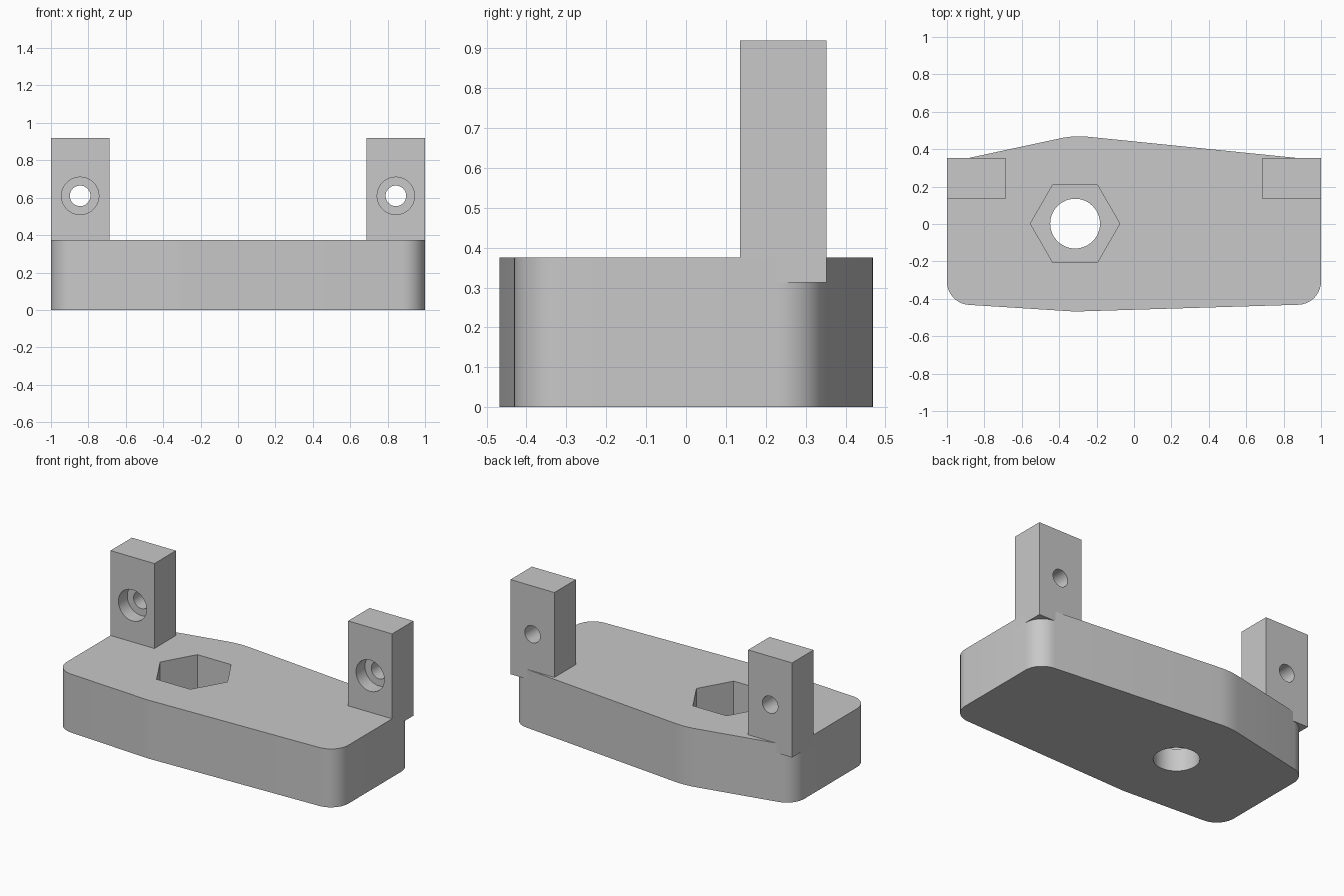
import bpy
import bmesh
from math import pi, radians, tan
from mathutils import Vector, Matrix

if "Cube" in bpy.data.objects:
    bpy.data.objects.remove(bpy.data.objects["Cube"], do_unlink=True)

GREY = (0.58, 0.58, 0.58, 1.0)
mat = bpy.data.materials.new("plain grey")
mat.use_nodes = True
mat.diffuse_color = GREY
mat.node_tree.nodes["Principled BSDF"].inputs["Base Color"].default_value = GREY


def make_object(name, bm):
    bmesh.ops.recalc_face_normals(bm, faces=bm.faces)
    mesh = bpy.data.meshes.new(name)
    bm.to_mesh(mesh)
    bm.free()
    obj = bpy.data.objects.new(name, mesh)
    mesh.materials.append(mat)
    bpy.context.collection.objects.link(obj)
    return obj


def box(name, low, high):
    low, high = Vector(low), Vector(high)
    bm = bmesh.new()
    bmesh.ops.create_cube(bm, size=1)
    bmesh.ops.scale(bm, vec=high - low, verts=bm.verts)
    bmesh.ops.translate(bm, vec=(low + high) / 2, verts=bm.verts)
    return make_object(name, bm)


def cylinder(name, radius, start, end, sides=48):
    start, end = Vector(start), Vector(end)
    axis = end - start
    turn = axis.to_track_quat('Z', 'Y').to_matrix().to_4x4()
    bm = bmesh.new()
    bmesh.ops.create_cone(bm, cap_ends=True, segments=sides, radius1=radius,
                          radius2=radius, depth=axis.length,
                          matrix=Matrix.Translation((start + end) / 2) @ turn)
    return make_object(name, bm)


def cut(obj, cutter):
    """Subtract the cutter, then discard it."""
    cutter.hide_render = True
    mod = obj.modifiers.new("cut", 'BOOLEAN')
    mod.operation = 'DIFFERENCE'
    mod.solver = 'EXACT'
    mod.object = cutter
    bpy.context.view_layer.objects.active = obj
    bpy.ops.object.modifier_apply(modifier=mod.name)
    bpy.data.objects.remove(cutter, do_unlink=True)


def finish(obj):
    bpy.ops.object.select_all(action='DESELECT')
    obj.select_set(True)
    bpy.context.view_layer.objects.active = obj
    bpy.ops.object.shade_smooth_by_angle(angle=radians(30))


def rounded_outline(corners, steps=10):
    """Replace each (x, y, radius) corner with a tangent arc."""
    points = []
    for i, (x, y, radius) in enumerate(corners):
        here = Vector((x, y))
        before = (Vector(corners[i - 1][:2]) - here).normalized()
        after = (Vector(corners[(i + 1) % len(corners)][:2]) - here).normalized()
        half = before.angle(after) / 2
        reach = radius / tan(half)
        centre = here + (before + after).normalized() * (reach ** 2 + radius ** 2) ** 0.5
        a = here + before * reach - centre
        b = here + after * reach - centre
        sweep = a.angle_signed(b)
        for k in range(steps + 1):
            # angle_signed is clockwise-positive
            points.append(centre + Matrix.Rotation(-sweep * k / steps, 2) @ a)
    return points


# Base plate: six-cornered outline with rounded corners
HEIGHT = 0.375
ROUND, APEX = 0.125, 0.48
outline = rounded_outline([
    (-1, -0.425, ROUND), (-0.315, -0.468, APEX), (1, -0.428, ROUND),
    (1, 0.34, ROUND), (-0.32, 0.474, APEX), (-1, 0.328, ROUND)])
bm = bmesh.new()
face = bm.faces.new([bm.verts.new((p.x, p.y, 0)) for p in outline])
top = bmesh.ops.extrude_face_region(bm, geom=[face])
bmesh.ops.translate(bm, vec=(0, 0, HEIGHT),
                    verts=[v for v in top["geom"] if isinstance(v, bmesh.types.BMVert)])
base = make_object("base_plate", bm)

# Bolt hole with a hexagonal nut pocket above it
BOLT = Vector((-0.315, 0.002, 0))
UP = Vector((0, 0, 1))
cut(base, cylinder("bolt_cutter", 0.133, BOLT - UP, BOLT + UP))
pocket = cylinder("nut_cutter", 0.239, (0, 0, 0.145), (0, 0, 1), sides=6)
# Points of the hexagon face left and right
first = max(pocket.data.vertices, key=lambda v: v.co.x).co
if abs(first.y) > 0.01:
    pocket.data.transform(Matrix.Rotation(pi / 6, 4, 'Z'))
pocket.data.transform(Matrix.Translation(BOLT))
cut(base, pocket)
finish(base)

# Two upright posts with counterbored screw holes
FRONT, BACK = 0.135, 0.352
for side, name in ((1, "left_post"), (-1, "right_post")):
    inner, outer = side * 0.688, side * 1.0
    post = box(name, (min(inner, outer), FRONT, 0.3125), (max(inner, outer), BACK, 0.92))
    x, z = side * 0.844, 0.61
    cut(post, cylinder("screw_cutter", 0.055, (x, FRONT - 0.1, z), (x, BACK + 0.1, z)))
    cut(post, cylinder("head_cutter", 0.1, (x, FRONT - 0.1, z), (x, FRONT + 0.09, z)))
    finish(post)
